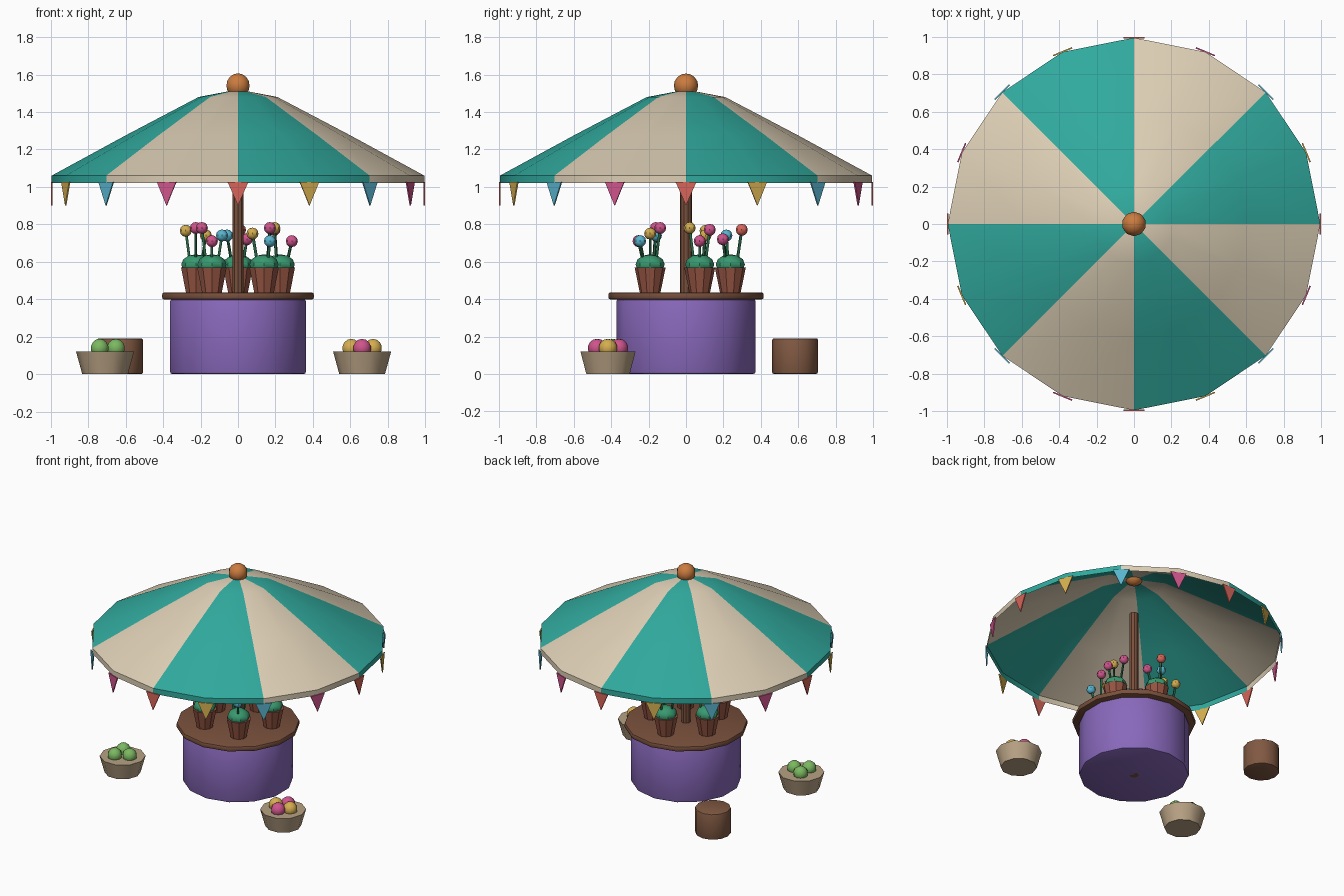
import bpy, bmesh
from math import cos, sin, pi, radians
from mathutils import Vector, Matrix

if "Cube" in bpy.data.objects:
    bpy.data.objects.remove(bpy.data.objects["Cube"])


def mat(name, r, g, b):
    m = bpy.data.materials.new(name)
    m.diffuse_color = (r, g, b, 1)
    m.use_nodes = True
    m.node_tree.nodes["Principled BSDF"].inputs["Base Color"].default_value = m.diffuse_color
    return m


TEAL = mat("teal", 0.03, 0.40, 0.34)
CREAM = mat("cream", 0.72, 0.62, 0.46)
WOOD = mat("wood", 0.19, 0.08, 0.045)
BARREL = mat("barrel_wood", 0.22, 0.10, 0.055)
PURPLE = mat("purple", 0.25, 0.14, 0.50)
CLAY = mat("clay", 0.30, 0.09, 0.055)
LEAF = mat("leaf", 0.04, 0.32, 0.16)
STEM = mat("stem", 0.02, 0.13, 0.06)
WICKER = mat("wicker", 0.48, 0.36, 0.23)
ORANGE = mat("orange", 0.60, 0.20, 0.05)
GREEN = mat("green", 0.20, 0.48, 0.12)
RED = mat("red", 0.68, 0.13, 0.10)
YELLOW = mat("yellow", 0.66, 0.42, 0.08)
BLUE = mat("blue", 0.10, 0.46, 0.62)
PINK = mat("pink", 0.62, 0.09, 0.26)


def finish(name, bm, mats, smooth=None):
    me = bpy.data.meshes.new(name)
    bm.to_mesh(me)
    bm.free()
    ob = bpy.data.objects.new(name, me)
    bpy.context.collection.objects.link(ob)
    for m in mats:
        me.materials.append(m)
    if smooth:
        bpy.ops.object.select_all(action='DESELECT')
        bpy.context.view_layer.objects.active = ob
        ob.select_set(True)
        bpy.ops.object.shade_smooth_by_angle(angle=radians(smooth))
    return ob


def drum(name, x, y, z0, z1, r0, r1, n, m, bevel=0, turn=0, smooth=35):
    """Capped cylinder or tapered tub."""
    bm = bmesh.new()
    mx = Matrix.Translation((x, y, (z0 + z1) / 2)) @ Matrix.Rotation(turn, 4, 'Z')
    bmesh.ops.create_cone(bm, cap_ends=True, segments=n, radius1=r0, radius2=r1,
                          depth=z1 - z0, matrix=mx)
    if bevel:
        rims = [e for e in bm.edges if abs(e.verts[0].co.z - e.verts[1].co.z) < 1e-5]
        bmesh.ops.bevel(bm, geom=rims, offset=bevel, segments=2, profile=0.5, affect='EDGES')
    return finish(name, bm, [m], smooth)


def ball(name, p, r, m, n=10, rings=7, squash=1):
    bm = bmesh.new()
    mx = Matrix.Translation(p) @ Matrix.Diagonal((1, 1, squash, 1))
    bmesh.ops.create_uvsphere(bm, u_segments=n, v_segments=rings, radius=r, matrix=mx)
    return finish(name, bm, [m], 40)


def rod(name, a, b, r, m, n=6):
    a, b = Vector(a), Vector(b)
    bm = bmesh.new()
    mx = Matrix.Translation((a + b) / 2) @ (b - a).to_track_quat('Z', 'Y').to_matrix().to_4x4()
    bmesh.ops.create_cone(bm, cap_ends=True, segments=n, radius1=r, radius2=r,
                          depth=(b - a).length, matrix=mx)
    return finish(name, bm, [m], 60)


# Round counter with overhanging top, and the centre pole
drum("counter_base", 0, 0, 0, 0.40, 0.372, 0.372, 14, PURPLE, 0.012)
drum("counter_top", 0, 0, 0.398, 0.436, 0.415, 0.415, 14, WOOD, 0.01)
drum("pole", 0, 0, 0, 1.25, 0.032, 0.032, 10, WOOD)

# Striped canopy: 16 sides, two per stripe, with a short valance
bm = bmesh.new()
profile = [(0.995, 1.02), (0.995, 1.06), (0.60, 1.275), (0.21, 1.48)]
rings = [[bm.verts.new((r * cos(i * pi / 8), r * sin(i * pi / 8), z)) for i in range(16)]
         for r, z in profile]
apex = bm.verts.new((0, 0, 1.52))
for i in range(16):
    j = (i + 1) % 16
    faces = [bm.faces.new((a[i], a[j], b[j], b[i])) for a, b in zip(rings, rings[1:])]
    faces.append(bm.faces.new((rings[-1][i], rings[-1][j], apex)))
    for f in faces:
        f.material_index = (i // 2) % 2
finish("canopy", bm, [TEAL, CREAM], 30)
ball("finial", (0, 0, 1.541), 0.065, ORANGE, 10, 8)

# Pennants hanging from each canopy corner
for i in range(16):
    a = i * pi / 8
    out, side = Vector((cos(a), sin(a), 0)), Vector((-sin(a), cos(a), 0))
    bm = bmesh.new()
    tri = []
    for r in (0.992, 1.0):
        tri.append([bm.verts.new(out * r + side * s + Vector((0, 0, z)))
                    for s, z in ((-0.055, 1.025), (0, 0.90), (0.055, 1.025))])
    bm.faces.new(tri[0])
    bm.faces.new(tri[1][::-1])
    for k in range(3):
        q = (k + 1) % 3
        bm.faces.new((tri[0][k], tri[1][k], tri[1][q], tri[0][q]))
    bmesh.ops.recalc_face_normals(bm, faces=bm.faces)
    finish(f"pennant_{i}", bm, [(RED, YELLOW, BLUE, PINK)[i % 4]])

# Five flower pots in a ring: start angle of blooms, bloom heights and colours
pots = [(0, (0.71, 0.77, 0.78), (PINK, PINK, YELLOW)),
        (80, (0.77, 0.74, 0.72), (RED, BLUE, PINK)),
        (150, (0.765, 0.78, 0.74), (YELLOW, PINK, YELLOW)),
        (30, (0.74, 0.78, 0.71), (BLUE, PINK, PINK)),
        (60, (0.78, 0.75, 0.71), (PINK, YELLOW, BLUE))]
for i, (start, heights, colours) in enumerate(pots):
    a = radians(18 + 72 * i)
    x, y = 0.237 * cos(a), 0.237 * sin(a)
    drum(f"flower_pot_{i}", x, y, 0.434, 0.57, 0.055, 0.083, 10, CLAY)
    ball(f"foliage_{i}", (x, y, 0.585), 0.078, LEAF, 8, 6, 0.7)
    for k in range(3):
        t = radians(start + 120 * k)
        top = (x + 0.062 * cos(t), y + 0.062 * sin(t), heights[k])
        rod(f"stem_{i}_{k}", (x + 0.035 * cos(t), y + 0.035 * sin(t), 0.59), top, 0.008, STEM)
        ball(f"bloom_{i}_{k}", top, 0.032, colours[k], 8, 6)

# Fruit tubs and a barrel standing around the counter
for label, x, y, colours in (("left", -0.71, -0.34, (GREEN,) * 3),
                             ("right", 0.663, -0.417, (YELLOW, PINK) * 2)):
    drum(f"{label}_tub", x, y, 0, 0.12, 0.122, 0.155, 10, WICKER, turn=pi / 2)
    for k, c in enumerate(colours):
        t = 2 * pi * k / len(colours)
        ball(f"{label}_fruit_{k}", (x + 0.058 * cos(t), y + 0.058 * sin(t), 0.138), 0.05, c)
drum("barrel", -0.63, 0.583, 0, 0.19, 0.122, 0.122, 12, BARREL, 0.008)
